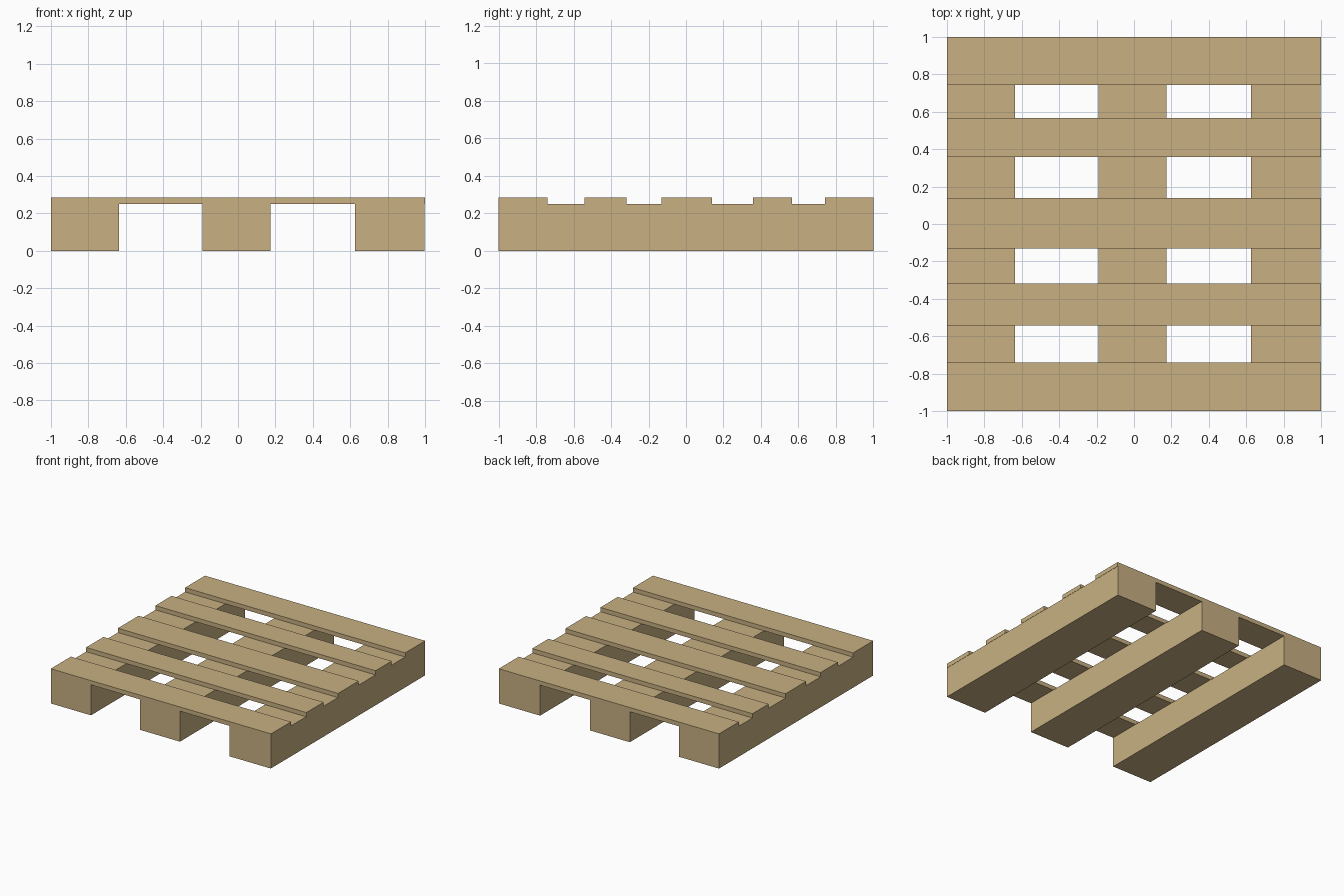
import bpy
import bmesh
from mathutils import Matrix, Vector

if "Cube" in bpy.data.objects:
    bpy.data.objects.remove(bpy.data.objects["Cube"])

RUNNER_TOP = 0.25
DECK_TOP = 0.285

wood = bpy.data.materials.new("pale wood")
wood.diffuse_color = (0.58, 0.44, 0.225, 1.0)
wood.use_nodes = True
wood.node_tree.nodes["Principled BSDF"].inputs["Base Color"].default_value = wood.diffuse_color


def box(name, lo, hi):
    """Flat-faced box spanning two opposite corners."""
    lo, hi = Vector(lo), Vector(hi)
    bm = bmesh.new()
    bmesh.ops.create_cube(
        bm, size=1.0,
        matrix=Matrix.Translation((lo + hi) / 2) @ Matrix.Diagonal((*(hi - lo), 1.0)))
    mesh = bpy.data.meshes.new(name)
    bm.to_mesh(mesh)
    bm.free()
    mesh.materials.append(wood)
    obj = bpy.data.objects.new(name, mesh)
    bpy.context.collection.objects.link(obj)
    return obj


# Three bearers running front to back
for side, x0, x1 in (("left", -1.0, -0.635),
                     ("middle", -0.19, 0.173),
                     ("right", 0.625, 0.998)):
    box(f"{side}_bearer", (x0, -1, 0), (x1, 1, RUNNER_TOP))

# Five deck boards across the top
for i, (y0, y1) in enumerate(((-1.0, -0.74), (-0.542, -0.318), (-0.13, 0.138),
                              (0.357, 0.566), (0.742, 1.0)), 1):
    box(f"deck_board_{i}", (-1, y0, RUNNER_TOP), (1, y1, DECK_TOP))
